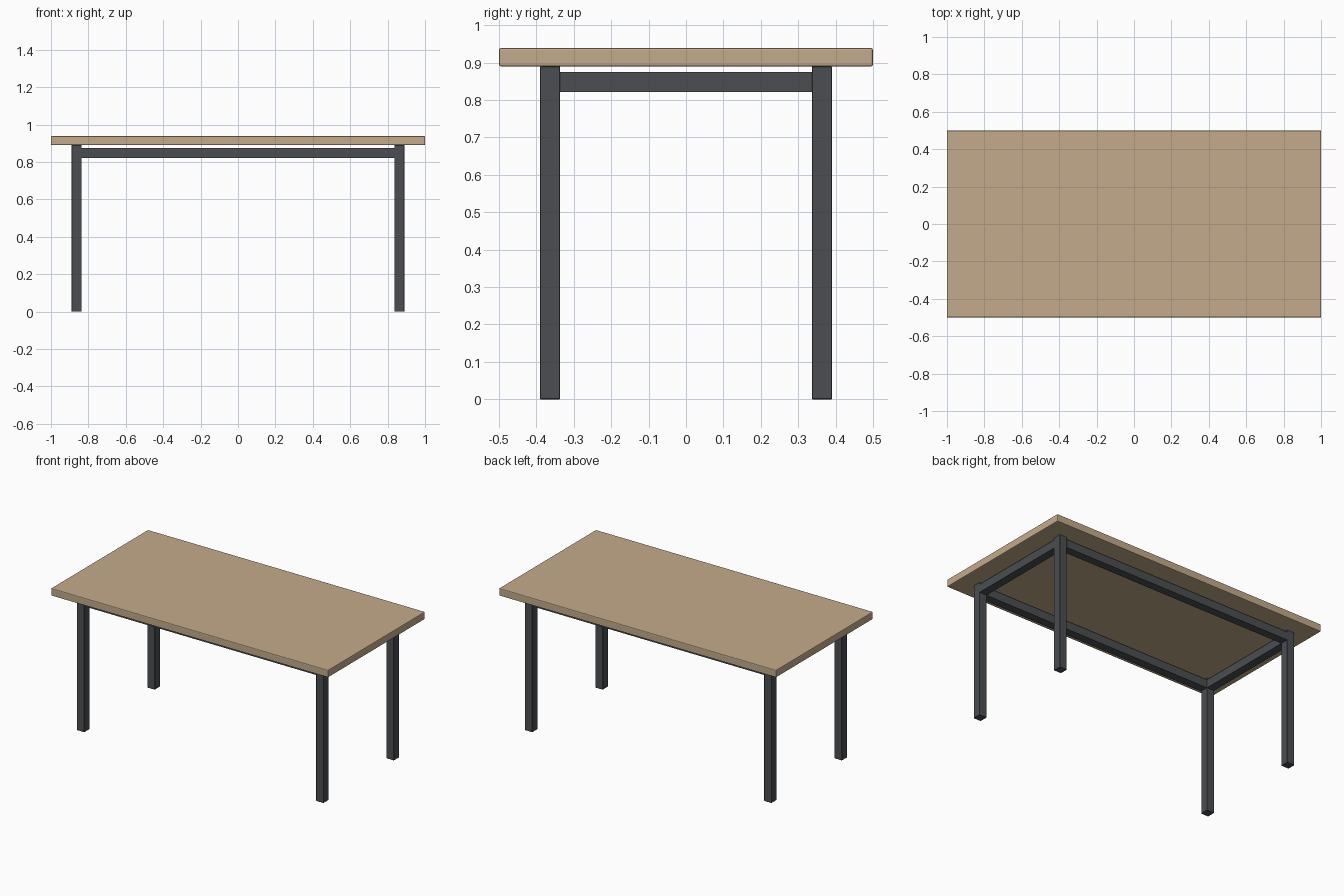
import bpy

if "Cube" in bpy.data.objects:
    bpy.data.objects.remove(bpy.data.objects["Cube"])


def material(name, rgb):
    m = bpy.data.materials.new(name)
    m.diffuse_color = (*rgb, 1)
    m.use_nodes = True
    m.node_tree.nodes["Principled BSDF"].inputs["Base Color"].default_value = m.diffuse_color
    return m


WOOD = material("light wood", (0.55, 0.41, 0.26))
METAL = material("dark steel", (0.07, 0.076, 0.083))


def box(name, lo, hi, mat, bevel, segments=1):
    """Axis-aligned box between two corners with slightly eased edges."""
    centre = [(a + b) / 2 for a, b in zip(lo, hi)]
    bpy.ops.mesh.primitive_cube_add(size=1, location=centre)
    ob = bpy.context.object
    ob.name = name
    ob.scale = [b - a for a, b in zip(lo, hi)]
    bpy.ops.object.transform_apply(location=False, rotation=False, scale=True)
    ob.data.materials.append(mat)
    if bevel:
        mod = ob.modifiers.new("eased edges", "BEVEL")
        mod.width = bevel
        mod.segments = segments
    return ob


TOP_Z, LEG_Z = 0.9385, 0.89
X_OUT, X_IN = 0.89, 0.8365
Y_OUT, Y_IN = 0.39, 0.3365
RAIL_LO, RAIL_HI = 0.822, 0.8755

# Tabletop
box("tabletop", (-1, -0.5, LEG_Z), (1, 0.5, TOP_Z), WOOD, 0.005, 2)

# Square legs
for sx, side in ((-1, "left"), (1, "right")):
    for sy, end in ((-1, "front"), (1, "back")):
        x = sorted((sx * X_IN, sx * X_OUT))
        y = sorted((sy * Y_IN, sy * Y_OUT))
        box(f"{end}_{side}_leg", (x[0], y[0], 0), (x[1], y[1], LEG_Z), METAL, 0.0015)

# Long rails between front legs and between back legs
for s, end in ((-1, "front"), (1, "back")):
    y = sorted((s * Y_IN, s * Y_OUT))
    box(f"{end}_rail", (-X_IN, y[0], RAIL_LO), (X_IN, y[1], RAIL_HI), METAL, 0)

# Short rails at both ends
for s, side in ((-1, "left"), (1, "right")):
    x = sorted((s * X_IN, s * X_OUT))
    box(f"{side}_rail", (x[0], -Y_IN, RAIL_LO), (x[1], Y_IN, RAIL_HI), METAL, 0)
